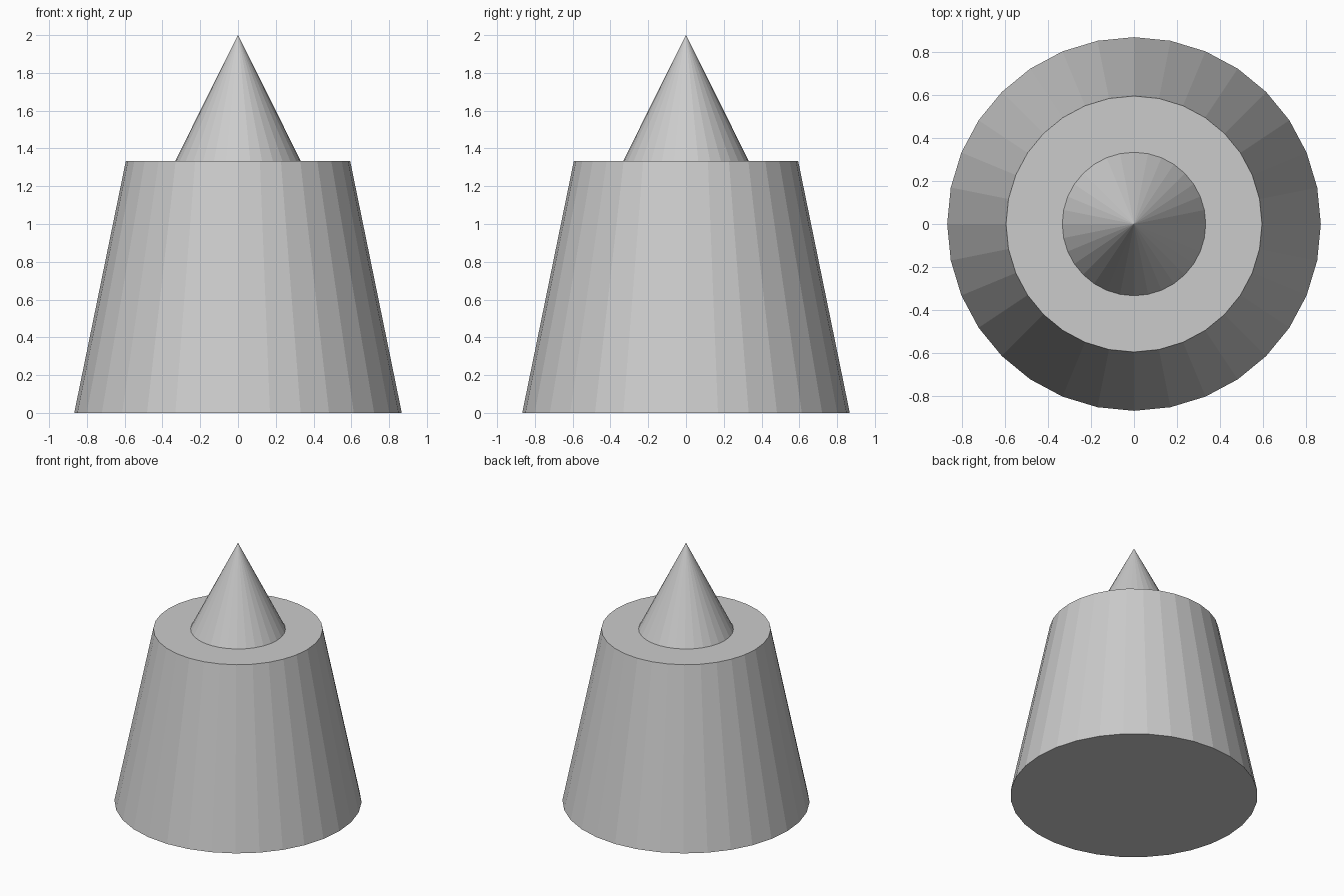
import bpy

if "Cube" in bpy.data.objects:
    bpy.data.objects.remove(bpy.data.objects["Cube"])

SIDES = 32


def add_cone(name, r_bottom, r_top, z_bottom, z_top):
    """Flat-faced upright cone between two heights."""
    bpy.ops.mesh.primitive_cone_add(
        vertices=SIDES, radius1=r_bottom, radius2=r_top,
        depth=z_top - z_bottom, location=(0, 0, (z_bottom + z_top) / 2))
    obj = bpy.context.object
    obj.name = name
    return obj


# Tapered body with a flat top
add_cone("tapered_body", 0.867, 0.594, 0.0, 1.333)

# Pointed tip standing on the body
add_cone("pointed_tip", 0.333, 0.0, 1.333, 2.0)
